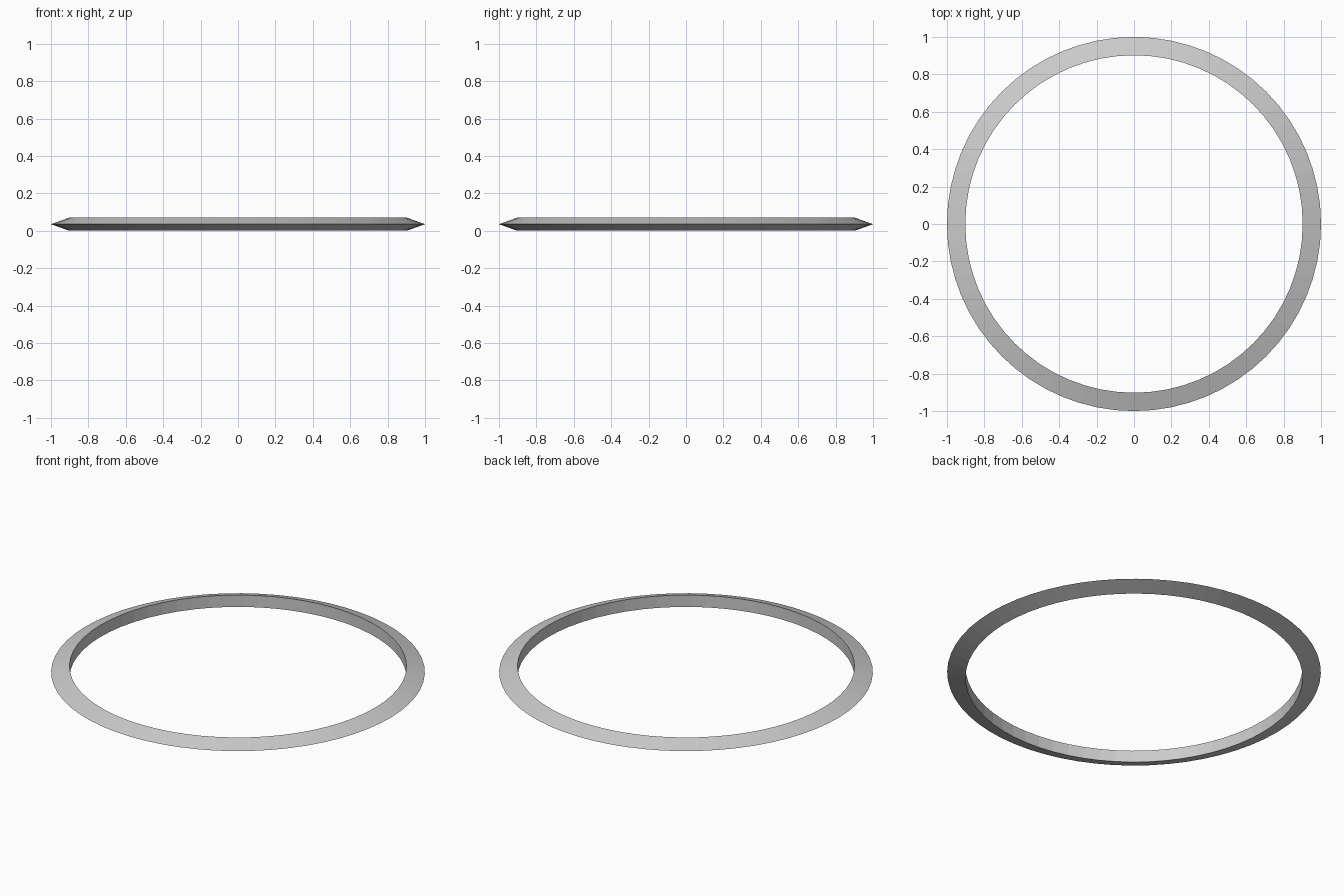
import bpy, bmesh
from math import sin, cos, tau

if "Cube" in bpy.data.objects:
    bpy.data.objects.remove(bpy.data.objects["Cube"])

SEGMENTS = 64
# Triangular cross-section (radius, z): vertical inner wall, sharp outer edge
PROFILE = [(0.902, 0.0), (1.0, 0.035), (0.902, 0.07)]

bm = bmesh.new()
rings = []
for i in range(SEGMENTS):
    a = tau * i / SEGMENTS
    rings.append([bm.verts.new((r * cos(a), r * sin(a), z)) for r, z in PROFILE])

# Bridge neighbouring sections into a closed ring
for i, cur in enumerate(rings):
    nxt = rings[(i + 1) % SEGMENTS]
    for j in range(3):
        k = (j + 1) % 3
        bm.faces.new((cur[j], nxt[j], nxt[k], cur[k]))
bmesh.ops.recalc_face_normals(bm, faces=bm.faces)

mesh = bpy.data.meshes.new("bevelled_ring")
bm.to_mesh(mesh)
bm.free()
ring = bpy.data.objects.new("bevelled_ring", mesh)
bpy.context.collection.objects.link(ring)
